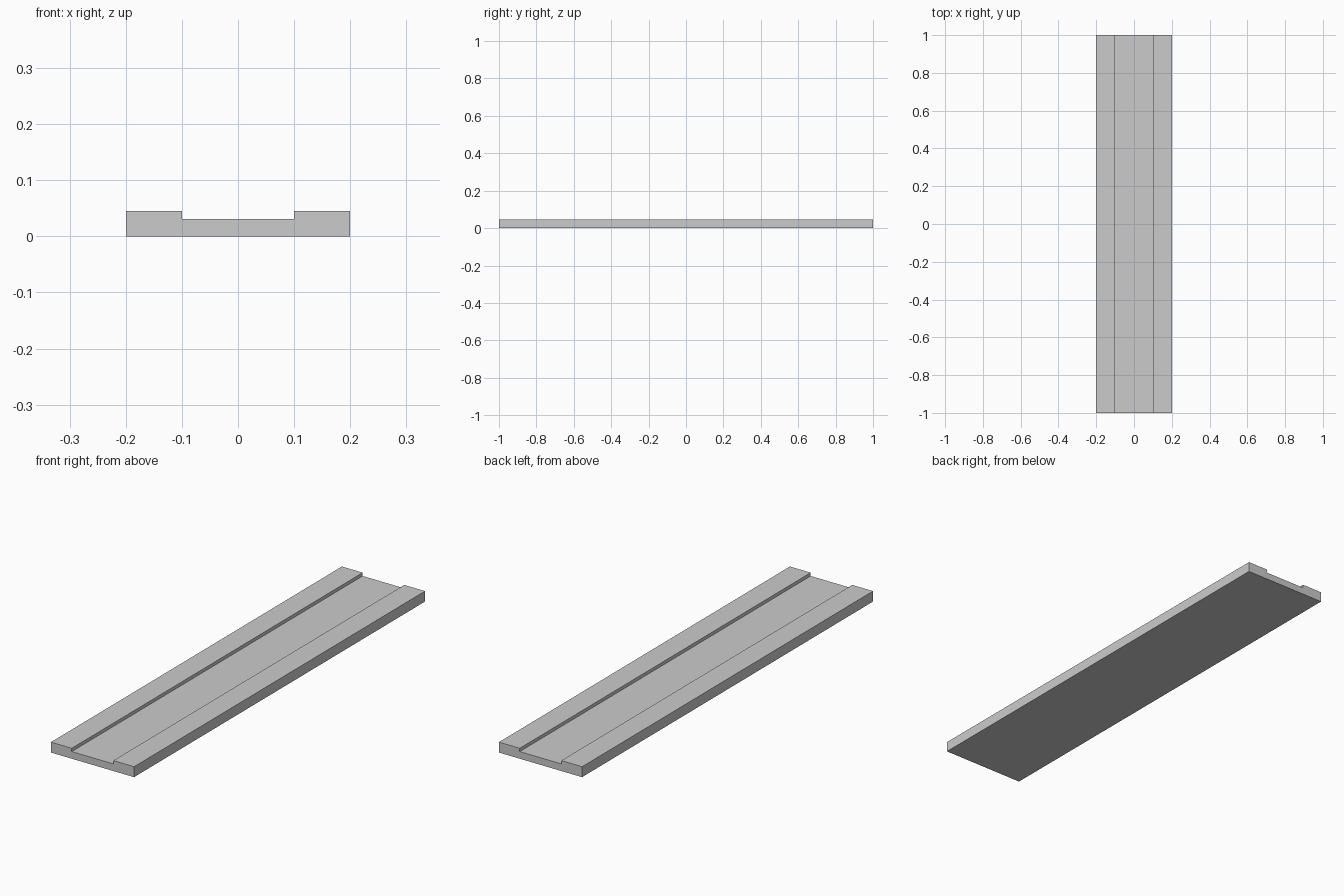
import bpy, bmesh

if "Cube" in bpy.data.objects:
    bpy.data.objects.remove(bpy.data.objects["Cube"])

LENGTH = 2.0
OUTER, INNER = 0.2, 0.1      # half widths of the board and its channel
TOP, FLOOR = 0.0455, 0.031   # heights of the side rails and channel floor

# Right half of the cross-section, mirrored to give the full U profile
half = [(OUTER, 0), (OUTER, TOP), (INNER, TOP), (INNER, FLOOR)]
profile = half + [(-x, z) for x, z in reversed(half)]

# Channelled board: the profile extruded along y
bm = bmesh.new()
face = bm.faces.new([bm.verts.new((x, -LENGTH / 2, z)) for x, z in profile])
extruded = bmesh.ops.extrude_face_region(bm, geom=[face], use_keep_orig=True)
moved = [v for v in extruded["geom"] if isinstance(v, bmesh.types.BMVert)]
bmesh.ops.translate(bm, verts=moved, vec=(0, LENGTH, 0))
bmesh.ops.recalc_face_normals(bm, faces=bm.faces)

mesh = bpy.data.meshes.new("channelled_board")
bm.to_mesh(mesh)
bm.free()
board = bpy.data.objects.new("channelled_board", mesh)
bpy.context.collection.objects.link(board)
